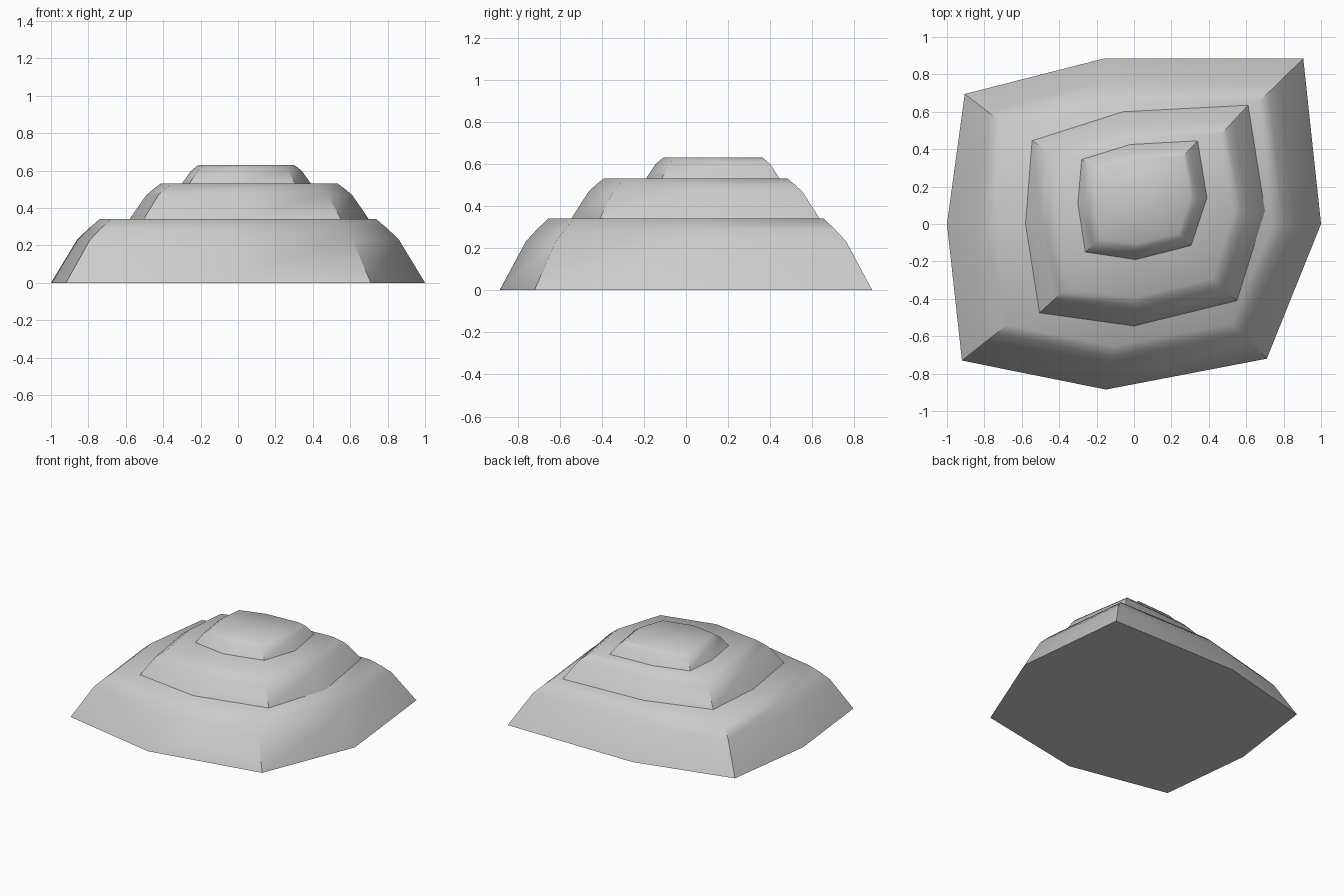
import bpy
import bmesh
import math
from mathutils import Vector

cube = bpy.data.objects.get("Cube")
if cube:
    bpy.data.objects.remove(cube, do_unlink=True)

stone = bpy.data.materials.new("pale_grey_stone")
stone.use_nodes = True
GREY = (0.6, 0.6, 0.6, 1)
stone.diffuse_color = GREY
stone.node_tree.nodes["Principled BSDF"].inputs["Base Color"].default_value = GREY

# Shared side profile of a tier: (height fraction, outline scale)
PROFILE = [(0, 1), (0.68, 0.86), (0.85, 0.80), (1, 0.74)]


def tier(name, outline, centre, bottom, top):
    """Rounded slab lofted from an eight-sided outline shrinking to its centre."""
    bm = bmesh.new()
    c = Vector(centre)
    rings = []
    for h, s in PROFILE:
        z = bottom + (top - bottom) * h
        pts = [c + (Vector(p) - c) * s for p in outline]
        rings.append([bm.verts.new((p.x, p.y, z)) for p in pts])
    n = len(outline)
    for low, high in zip(rings, rings[1:]):
        for i in range(n):
            j = (i + 1) % n
            bm.faces.new((low[i], low[j], high[j], high[i]))
    bm.faces.new(rings[0][::-1])
    cap = bm.faces.new(rings[-1])
    bmesh.ops.poke(bm, faces=[cap])
    bmesh.ops.recalc_face_normals(bm, faces=bm.faces)
    mesh = bpy.data.meshes.new(name)
    bm.to_mesh(mesh)
    bm.free()
    mesh.materials.append(stone)
    obj = bpy.data.objects.new(name, mesh)
    bpy.context.collection.objects.link(obj)
    bpy.ops.object.select_all(action="DESELECT")
    obj.select_set(True)
    bpy.context.view_layer.objects.active = obj
    bpy.ops.object.shade_smooth_by_angle(angle=math.radians(46))


# Outlines run counter-clockwise from the right side
tier("lower_tier",
     [(-1, 0), (-0.92, -0.73), (-0.15, -0.885), (0.71, -0.72),
      (1, 0), (0.905, 0.885), (-0.16, 0.885), (-0.905, 0.695)],
     (0, 0), 0, 0.34)
tier("middle_tier",
     [(-0.58, 0), (-0.505, -0.475), (0, -0.545), (0.55, -0.41),
      (0.70, 0.07), (0.61, 0.635), (-0.06, 0.60), (-0.545, 0.445)],
     (0.06, 0.045), 0.34, 0.53)
tier("upper_tier",
     [(-0.30, 0.11), (-0.26, -0.15), (0.01, -0.19), (0.305, -0.115),
      (0.39, 0.14), (0.34, 0.445), (-0.02, 0.425), (-0.28, 0.345)],
     (0.045, 0.13), 0.53, 0.63)
